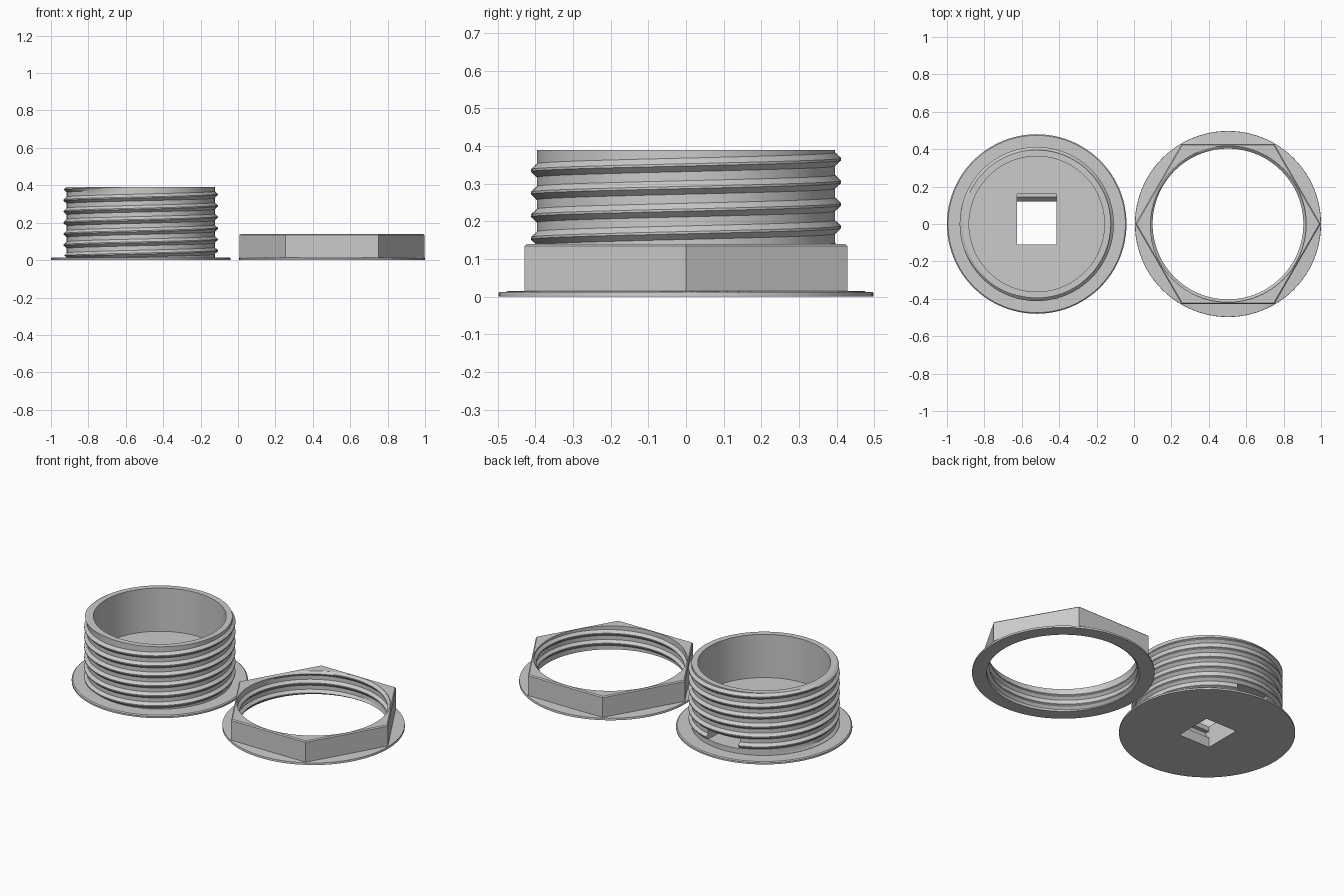
import bpy, bmesh, math

if "Cube" in bpy.data.objects:
    bpy.data.objects.remove(bpy.data.objects["Cube"])

N = 96          # segments around each round part
PITCH = 0.06    # thread rise per turn

grey = bpy.data.materials.new("light_grey")
grey.diffuse_color = (0.6, 0.6, 0.6, 1)
grey.use_nodes = True
grey.node_tree.nodes["Principled BSDF"].inputs["Base Color"].default_value = grey.diffuse_color


def skin(bm, rows):
    """Join neighbouring rows of points with quads (welded later)."""
    grid = [[bm.verts.new(p) for p in row] for row in rows]
    for a, b in zip(grid, grid[1:]):
        for i in range(N):
            bm.faces.new((a[i], a[i + 1], b[i + 1], b[i]))


def thread(bm, root, depth, z0, z1):
    """Helical ridge from z0 to z1; negative depth points inwards."""
    rows = []
    for turn in range(-2, int((z1 - z0) / PITCH) + 3):
        for dz, h in ((-0.018, 0), (-0.003, 1), (0.003, 1), (0.018, 0)):
            row = []
            for i in range(N + 1):
                a = 2 * math.pi * i / N
                z = 0.035 + PITCH * (turn + 0.25 + i / N) + dz
                z = min(max(z, z0), z1)
                fade = min(1, (z1 - z) / 0.01, (z - z0) / 0.01)
                r = root + depth * h * fade
                row.append((r * math.cos(a), r * math.sin(a), z))
            rows.append(row)
    skin(bm, rows)


def lathe(bm, profile):
    """Profile of (radius or radius function, z)."""
    rows = []
    for r, z in profile:
        row = []
        for i in range(N + 1):
            a = 2 * math.pi * i / N
            rad = r(a) if callable(r) else r
            row.append((rad * math.cos(a), rad * math.sin(a), z))
        rows.append(row)
    skin(bm, rows)


def finish(bm, name, x):
    bmesh.ops.remove_doubles(bm, verts=bm.verts, dist=1e-5)
    bmesh.ops.dissolve_degenerate(bm, edges=bm.edges, dist=1e-6)
    bmesh.ops.recalc_face_normals(bm, faces=bm.faces)
    me = bpy.data.meshes.new(name)
    bm.to_mesh(me)
    bm.free()
    me.materials.append(grey)
    ob = bpy.data.objects.new(name, me)
    bpy.context.collection.objects.link(ob)
    ob.location.x = x
    return ob


def activate(ob):
    bpy.ops.object.select_all(action='DESELECT')
    ob.select_set(True)
    bpy.context.view_layer.objects.active = ob


# Threaded cup with flange and thick floor
bm = bmesh.new()
thread(bm, 0.396, 0.016, 0.015, 0.39)
lathe(bm, [(0.396, 0.39), (0.362, 0.39), (0.362, 0.13), (0, 0.13)])
lathe(bm, [(0.396, 0.015), (0.474, 0.015), (0.48, 0.010), (0.48, 0), (0, 0)])
cup = finish(bm, "threaded_cup", -0.52)

# Socket opening through the floor, with a latch slot out of the back wall
bm = bmesh.new()
outline = [(-0.11, -0.02), (0.12, -0.02), (0.12, 0.018), (0.145, 0.045),
           (0.45, 0.045), (0.45, 0.105), (0.16, 0.105), (0.16, 0.2),
           (-0.11, 0.2), (-0.11, 0.10), (-0.135, 0.10), (-0.135, 0.06),
           (-0.11, 0.06)]
face = bm.faces.new([bm.verts.new((-0.105, y, z)) for y, z in outline])
side = bmesh.ops.extrude_face_region(bm, geom=[face])
bmesh.ops.translate(bm, vec=(0.21, 0, 0),
                    verts=[v for v in side["geom"] if isinstance(v, bmesh.types.BMVert)])
cutter = finish(bm, "socket_cutter", -0.52)
cutter.hide_render = True
mod = cup.modifiers.new("socket", 'BOOLEAN')
mod.operation = 'DIFFERENCE'
mod.solver = 'EXACT'
mod.object = cutter
activate(cup)
bpy.ops.object.modifier_apply(modifier=mod.name)
bpy.data.objects.remove(cutter)


# Hexagonal nut with round flange and inner thread
def hexagon(inset):
    def radius(a):
        return (0.4287 - inset) / math.cos(a % (math.pi / 3) - math.pi / 6)
    return radius


bm = bmesh.new()
thread(bm, 0.418, -0.015, 0, 0.14)
lathe(bm, [(0.418, 0.14), (hexagon(0.006), 0.14), (hexagon(0), 0.134),
           (hexagon(0), 0.015), (0.4965, 0.012), (0.4975, 0.008),
           (0.4975, 0), (0.418, 0)])
nut = finish(bm, "hex_nut", 0.5025)

for ob in (cup, nut):
    activate(ob)
    bpy.ops.object.shade_smooth_by_angle(angle=math.radians(30))
